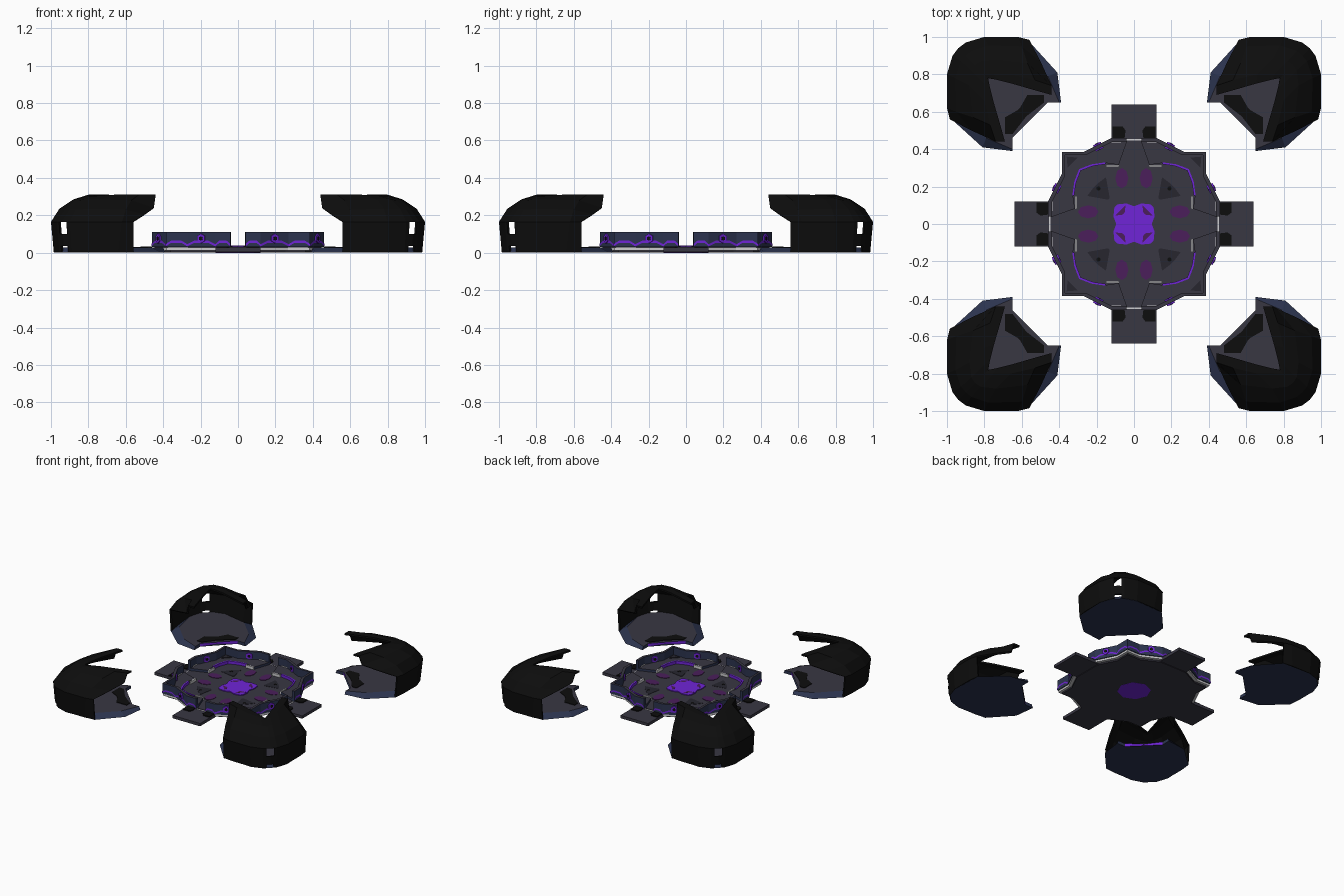
import bpy, bmesh, math
from mathutils import Vector, Matrix

if "Cube" in bpy.data.objects:
    bpy.data.objects.remove(bpy.data.objects["Cube"])


def material(name, r, g, b):
    m = bpy.data.materials.new(name)
    m.diffuse_color = (r, g, b, 1)
    m.use_nodes = True
    m.node_tree.nodes["Principled BSDF"].inputs["Base Color"].default_value = m.diffuse_color
    return m


GREY = material("slate grey", .040, .038, .055)
DARK = material("dark grey", .020, .019, .028)
BLUE = material("navy blue", .025, .034, .078)
BLACK = material("black", .004, .004, .004)
PURPLE = material("bright purple", .16, .018, .68)
MAGENTA = material("dull magenta", .070, .013, .105)
WHITE = material("pale grey", .62, .62, .64)


def add(name, mesh, mats):
    for m in mats:
        mesh.materials.append(m)
    ob = bpy.data.objects.new(name, mesh)
    bpy.context.collection.objects.link(ob)
    return ob


def turn(p, k):
    x, y = p
    for _ in range(k):
        x, y = -y, x
    return (x, y)


def quad(*polys):
    """Four copies of each outline, a quarter turn apart."""
    return [[turn(p, k) for p in poly] for poly in polys for k in range(4)]


def swap(poly):
    """Reflect an outline over the diagonal, order reversed."""
    return [(y, x) for x, y in reversed(poly)]


def scale(poly, s):
    return [(x * s, y * s) for x, y in poly]


def oval(cx, cy, rx, ry, n=8):
    return [(cx + rx * math.cos(i * math.tau / n), cy + ry * math.sin(i * math.tau / n)) for i in range(n)]


def prism(name, polys, z0, z1, top, side=None, bottom=None, upper=None, side_rule=None):
    """Extrude outlines; 'upper' gives different outlines for the top."""
    bm = bmesh.new()
    for i, poly in enumerate(polys):
        up = upper[i] if upper else poly
        a = [bm.verts.new((x, y, z0)) for x, y in poly]
        b = [bm.verts.new((x, y, z1)) for x, y in up]
        bm.faces.new(a[::-1]).material_index = 2
        bm.faces.new(b)
        n = len(a)
        for j in range(n):
            f = bm.faces.new((a[j], a[(j + 1) % n], b[(j + 1) % n], b[j]))
            f.material_index = 3 if side_rule and side_rule(j) else 1
    bmesh.ops.recalc_face_normals(bm, faces=bm.faces)
    me = bpy.data.meshes.new(name)
    bm.to_mesh(me)
    bm.free()
    return add(name, me, [top, side or top, bottom or side or top, PURPLE])


# ---- central platform -------------------------------------------------
half = [(.46, .04), (.46, .12), (.385, .27), (.385, .385)]
Q = half + swap(half)[1:]
ring = [turn(p, k) for k in range(4) for p in Q]
prism("platform_underside", [scale(ring, .94)], 0, .013, DARK, DARK, GREY)
prism("platform_trim", [scale(ring, .99)], .013, .028, WHITE)
prism("platform_floor", [scale(ring, .97)], .028, .032, GREY)
prism("underside_emblem", [oval(0, 0, .12, .12)], -.0005, .002, PURPLE)

# wall in four quarters, with a stepped ledge inside it
prism("rim_wall", quad(Q + scale(Q, .955)[::-1]), .03, .11, GREY, BLUE)
inner = [(.31, .08), (.32, .15), (.31, .22), (.285, .285)]
R = inner + swap(inner)[1:]
prism("inner_ledge", quad(scale(Q, .955) + scale(R, 1.02)[::-1]), .03, .05, GREY, BLUE)
prism("ledge_light", quad(R[1:-1] + scale(R[1:-1], 1.03)[::-1]), .03, .054, PURPLE)
ends = [(.305, .08), (.315, .08), (.315, .15), (.305, .15)]
prism("ledge_end_strips", quad(ends, swap(ends)), .03, .053, WHITE)
prism("corner_plates", quad([(.30, .355), (.355, .30), (.36, .36)]), .05, .056, DARK)
strip = [(.435, .07), (.441, .07), (.441, .125), (.435, .125)]
prism("rim_pale_strips", quad(strip, swap(strip)), .05, .055, WHITE)

# zigzag light along the foot of the wall
bm = bmesh.new()
for k in range(4):
    prev = None
    for i in range(len(Q) - 1):
        a, b = Vector(turn(Q[i], k)), Vector(turn(Q[i + 1], k))
        for t, z in ((0, .034), (.25, .052), (.75, .052), (1, .034)):
            p = a.lerp(b, t) * 1.007
            cur = [bm.verts.new((p.x, p.y, z)), bm.verts.new((p.x, p.y, z + .012))]
            if prev:
                bm.faces.new((prev[0], cur[0], cur[1], prev[1]))
            prev = cur
bmesh.ops.remove_doubles(bm, verts=bm.verts, dist=.0005)
me = bpy.data.meshes.new("zigzag_light")
bm.to_mesh(me)
bm.free()
add("zigzag_light", me, [PURPLE])


# round lamps through the slanted wall faces
def lamps(name, radius, depth, mat):
    bm = bmesh.new()
    for k in range(4):
        for a, b in ((Q[1], Q[2]), (Q[-3], Q[-2])):
            a, b = Vector(turn(a, k)), Vector(turn(b, k))
            c, d = (a + b) / 2 * .98, b - a
            m = (Matrix.Translation((c.x, c.y, .076)) @ Matrix.Rotation(math.atan2(d.y, d.x), 4, 'Z')
                 @ Matrix.Rotation(math.pi / 2, 4, 'X'))
            bmesh.ops.create_cone(bm, cap_ends=True, segments=6, radius1=radius, radius2=radius, depth=depth, matrix=m)
    me = bpy.data.meshes.new(name)
    bm.to_mesh(me)
    bm.free()
    add(name, me, [mat])


lamps("wall_lamps", .026, .036, PURPLE)
lamps("wall_lamp_cores", .012, .040, BLACK)

# floor markings
star = [(.11, -.04), (.095, 0), (.11, .04), (.105, .09), (.09, .105), (.04, .11), (0, .095)]
prism("centre_light", [[turn(p, k) for k in range(4) for p in star[1:-1]]], .03, .039, PURPLE)
arcs = [(.10, .045), (.085, .06), (.06, .085), (.045, .10), (.05, .06), (.06, .05)]
prism("centre_light_marks", quad(arcs), .035, .0395, MAGENTA)
blob = oval(.245, .065, .055, .035)
prism("floor_patches", quad(blob, swap(blob)), .03, .035, MAGENTA)
prism("floor_arrows", quad([(.13, .14), (.14, .13), (.25, .15), (.22, .19), (.19, .22), (.15, .25)]), .03, .034, DARK)
prism("floor_studs", quad(oval(.19, .19, .012, .012, 6)), .03, .036, BLACK)

# four tabs with black pads
prism("tabs", quad([(.43, -.12), (.64, -.12), (.64, .12), (.43, .12)]), .005, .027, GREY)
pad = [(.46, .05), (.50, .045), (.52, .06), (.52, .115), (.46, .115)]
prism("tab_pads", quad(pad, [(x, -y) for x, y in reversed(pad)]), .025, .034, BLACK)

# ---- corner pods --------------------------------------------------------
low = [(.575, .57), (.46, .65), (.39, .65), (.41, .81), (.56, .975), (.80, .985), (.89, .955)]
high = [(.575, .57), (.46, .65), (.40, .65), (.46, .79), (.60, .93), (.79, .97), (.88, .945)]
n = len(low)
base, top = low + swap(low), high + swap(high)
prism("pod_floor", quad(base), .002, .027, GREY, BLUE, BLUE, quad(top),
      lambda j: j in (0, 2 * n - 2, 2 * n - 1))
black_pad = [(.57, .58), (.48, .65), (.48, .69), (.57, .69), (.61, .62)]
prism("pod_floor_pad", quad(black_pad + swap(black_pad)), .025, .031, BLACK)

# shell: rows from the foot up to the notch, columns from opening to corner
rows = [
    [(.56, .975, .004), (.64, .985, .004), (.80, .985, .004), (.89, .955, .004), (.93, .93, .004)],
    [(.56, .985, .165), (.62, 1.0, .165), (.80, 1.0, .165), (.90, .97, .165), (.94, .94, .165)],
    [(.50, .87, .205), (.60, .95, .23), (.78, .955, .235), (.87, .925, .23), (.90, .90, .23)],
    [(.45, .76, .24), (.57, .86, .28), (.74, .88, .285), (.82, .87, .285), (.85, .85, .28)],
    [(.44, .74, .31), (.53, .77, .31), (.66, .80, .31), (.75, .80, .305), (.80, .80, .30)],
    [(.44, .69, .31), (.53, .715, .31), (.65, .75, .31), (.73, .77, .305), (.78, .78, .30)],
]
bm = bmesh.new()
for flip in (False, True):
    g = [[bm.verts.new((y, x, z) if flip else (x, y, z)) for x, y, z in row] for row in rows]
    for r in range(5):
        for c in range(4):
            f = [g[r][c], g[r + 1][c], g[r + 1][c + 1], g[r][c + 1]]
            bm.faces.new(f[::-1] if flip else f)
bmesh.ops.remove_doubles(bm, verts=bm.verts, dist=.0005)
me = bpy.data.meshes.new("pod_shell")
bm.to_mesh(me)
bm.free()
shell = add("pod_shell", me, [BLACK])
s = shell.modifiers.new("thickness", 'SOLIDIFY')
s.thickness, s.offset = .014, -1

# slit and foot notch in the outer corner
bm = bmesh.new()
for z, h, w in ((.132, .065, .055), (.01, .05, .05)):
    m = (Matrix.Translation((.93, .93, z)) @ Matrix.Rotation(math.pi / 4, 4, 'Z')
         @ Matrix.Diagonal((.12, w, h, 1)))
    bmesh.ops.create_cube(bm, size=1, matrix=m)
me = bpy.data.meshes.new("slit_cutter")
bm.to_mesh(me)
bm.free()
cutter = add("slit_cutter", me, [BLACK])
cutter.hide_render = True
b = shell.modifiers.new("slits", 'BOOLEAN')
b.operation, b.object, b.solver = 'DIFFERENCE', cutter, 'EXACT'
bpy.context.view_layer.update()
final = bpy.data.meshes.new_from_object(shell.evaluated_get(bpy.context.evaluated_depsgraph_get()))
shell.modifiers.clear()
shell.data = final
bpy.data.objects.remove(cutter)
for k in range(1, 4):
    ob = bpy.data.objects.new("pod_shell_%d" % (k + 1), final)
    ob.rotation_euler.z = k * math.pi / 2
    bpy.context.collection.objects.link(ob)
